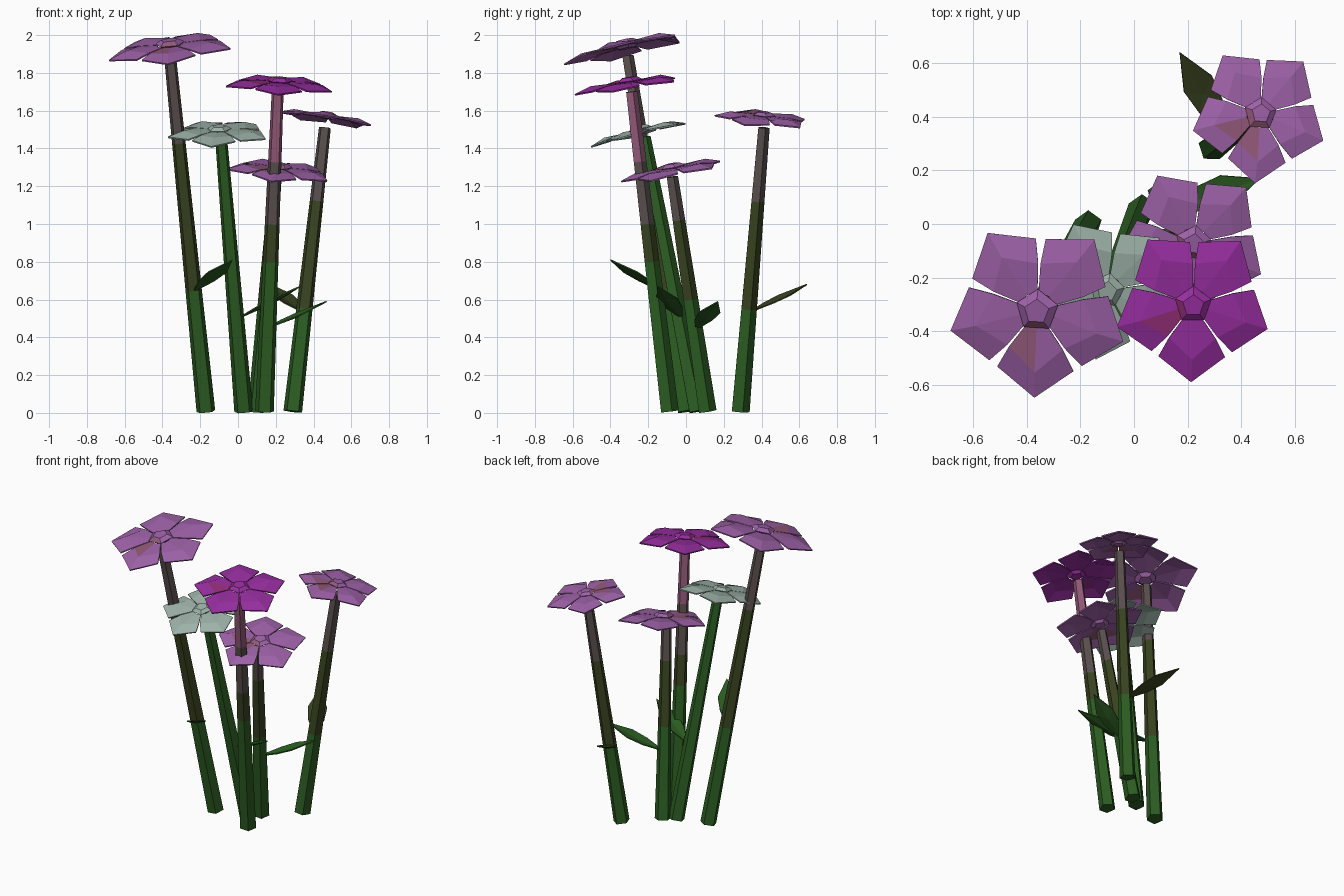
import bpy, bmesh, math
from mathutils import Vector

cube = bpy.data.objects.get("Cube")
if cube:
    bpy.data.objects.remove(cube)


def material(name, r, g, b):
    m = bpy.data.materials.new(name)
    m.use_nodes = True
    m.diffuse_color = (r, g, b, 1)
    bsdf = m.node_tree.nodes["Principled BSDF"]
    bsdf.inputs["Base Color"].default_value = (r, g, b, 1)
    bsdf.inputs["Roughness"].default_value = 0.9
    return m


PURPLE = material("purple", 0.34, 0.12, 0.39)
MAGENTA = material("magenta", 0.31, 0.027, 0.35)
PALE = material("pale_green", 0.34, 0.45, 0.40)
MAUVE = material("mauve", 0.29, 0.10, 0.19)
PLUM = material("plum", 0.29, 0.027, 0.18)
GREEN = material("stem_green", 0.025, 0.11, 0.016)
OLIVE = material("olive", 0.04, 0.056, 0.014)
BROWN = material("grey_brown", 0.10, 0.078, 0.074)


def finish(name, bm, mats, thickness=0):
    if not thickness:
        bmesh.ops.recalc_face_normals(bm, faces=bm.faces)
    mesh = bpy.data.meshes.new(name)
    bm.to_mesh(mesh)
    bm.free()
    for m in mats:
        mesh.materials.append(m)
    ob = bpy.data.objects.new(name, mesh)
    bpy.context.collection.objects.link(ob)
    if thickness:
        mod = ob.modifiers.new("thickness", "SOLIDIFY")
        mod.thickness = thickness
        mod.offset = 0
    return ob


def polar(r, degrees, z=0):
    a = math.radians(degrees)
    return Vector((r * math.cos(a), r * math.sin(a), z))


def loft(bm, rings):
    """Bridge equal rings of points into a capped tube."""
    loops = [[bm.verts.new(p) for p in ring] for ring in rings]
    n = len(loops[0])
    walls = []
    for lo, hi in zip(loops, loops[1:]):
        walls.append([bm.faces.new((lo[i], lo[(i + 1) % n], hi[(i + 1) % n], hi[i]))
                      for i in range(n)])
    walls[0].append(bm.faces.new(loops[0][::-1]))
    walls[-1].append(bm.faces.new(loops[-1]))
    return walls


def stem(name, base, top, bands):
    """Tapered five-sided stem; bands are (upper height, material)."""
    base, top = Vector((*base, 0.008)), Vector(top)
    turn = Vector((0, 0, 1)).rotation_difference(top - base)
    heights = [base.z] + [h for h, _ in bands[:-1]] + [top.z]
    rings = []
    for h in heights:
        t = (h - base.z) / (top.z - base.z)
        r = 0.052 + (0.033 - 0.052) * t
        rings.append([base.lerp(top, t) + turn @ polar(r, 72 * i + 18) for i in range(5)])
    bm = bmesh.new()
    for i, wall in enumerate(loft(bm, rings)):
        for f in wall:
            f.material_index = i
    finish(name, bm, [m for _, m in bands])


def stain(bm, direction, spread, reach):
    """Second colour on faces pointing towards one direction."""
    for f in bm.faces:
        c = f.calc_center_median()
        away = (math.degrees(math.atan2(c.y, c.x)) - direction + 180) % 360 - 180
        if abs(away) < spread and c.length < reach:
            f.material_index = 1


def flower(name, centre, size, slope, spin, mats, patch=None):
    # Five creased, pointed petals around an open middle
    bm = bmesh.new()
    for k in range(5):
        a = spin + 72 * k
        root, crease, tip = [bm.verts.new(polar(r * size, a, z * size))
                             for r, z in ((0.2, 0), (0.7, 0.02), (1, -0.08))]
        for side in (-1, 1):
            inner, mid, shoulder = [
                bm.verts.new(polar(r * size, a + side * d, z * size))
                for r, d, z in ((0.2, 34, 0), (0.52, 34.5, -0.01), (0.79, 32, -0.05))]
            for loop in ((root, crease, mid, inner), (crease, tip, shoulder, mid)):
                bm.faces.new(loop if side > 0 else loop[::-1])
    if patch:
        stain(bm, *patch, 0.58 * size)
    petals = finish(name + "_petals", bm, mats, 0.008)

    # Five-sided bud in the middle
    bm = bmesh.new()
    loft(bm, [[polar(r * size, spin + 36 + 72 * i, z * size) for i in range(5)]
              for r, z in ((0.13, -0.05), (0.24, 0.03), (0.14, 0.09))])
    if patch:
        stain(bm, patch[0], 50, size)
    bud = finish(name + "_bud", bm, mats)

    normal = Vector((-slope[0], -slope[1], 1))
    for ob in (petals, bud):
        ob.location = centre
        ob.rotation_mode = "QUATERNION"
        ob.rotation_quaternion = Vector((0, 0, 1)).rotation_difference(normal)


def leaf(name, base, tip, mat):
    """Pointed blade, level across its width, with a sunken midrib."""
    base, tip = Vector(base), Vector(tip)
    along = tip - base
    across = along.cross(Vector((0, 0, 1))).normalized()
    bm = bmesh.new()
    start, end = bm.verts.new(base), bm.verts.new(tip)
    rib = bm.verts.new(base + along * 0.5 - Vector((0, 0, 0.012)))
    for side in (-1, 1):
        near, far = [bm.verts.new(base + along * t + across * side * w)
                     for t, w in ((0.35, 0.05), (0.62, 0.06))]
        for loop in ((start, near, rib), (rib, near, far), (rib, far, end)):
            bm.faces.new(loop if side > 0 else loop[::-1])
    finish(name, bm, [mat], 0.007)


# Stems
stem("tall_stem", (-0.17, 0), (-0.36, -0.31, 1.89),
     [(0.65, GREEN), (1.43, OLIVE), (2, BROWN)])
stem("magenta_stem", (0.14, -0.09), (0.21, -0.29, 1.70),
     [(0.8, GREEN), (1.0, OLIVE), (1.33, BROWN), (2, MAUVE)])
stem("pale_stem", (0.03, 0.06), (-0.09, -0.22, 1.46), [(2, GREEN)])
stem("back_stem", (0.29, 0.285), (0.46, 0.41, 1.51),
     [(0.55, GREEN), (1.12, OLIVE), (2, BROWN)])
stem("low_stem", (0.10, 0.11), (0.20, -0.075, 1.25),
     [(0.6, GREEN), (1.02, OLIVE), (2, BROWN)])

# Flower heads
flower("tall_flower", (-0.36, -0.32, 1.945), 0.34, (0.11, 0.22), 51,
       [PURPLE, MAUVE], (250, 20))
flower("magenta_flower", (0.22, -0.30, 1.75), 0.295, (-0.05, 0.15), 53,
       [MAGENTA, PLUM], (214, 20))
flower("pale_flower", (-0.10, -0.245, 1.495), 0.275, (0.02, 0.25), 45, [PALE])
flower("back_flower", (0.47, 0.41, 1.57), 0.258, (-0.15, -0.08), 50,
       [PURPLE, MAUVE], (232, 34))
flower("low_flower", (0.22, -0.07, 1.295), 0.285, (-0.09, 0.19), 46,
       [PURPLE, MAUVE], (226, 34))

# Leaves
leaf("tall_leaf", (-0.24, -0.12, 0.64), (-0.03, -0.40, 0.81), GREEN)
leaf("pale_leaf", (0.0, -0.02, 0.50), (0.33, -0.15, 0.67), GREEN)
leaf("low_leaf", (0.13, 0.05, 0.44), (0.47, 0.17, 0.59), GREEN)
leaf("back_leaf", (0.35, 0.33, 0.53), (0.17, 0.64, 0.68), OLIVE)
